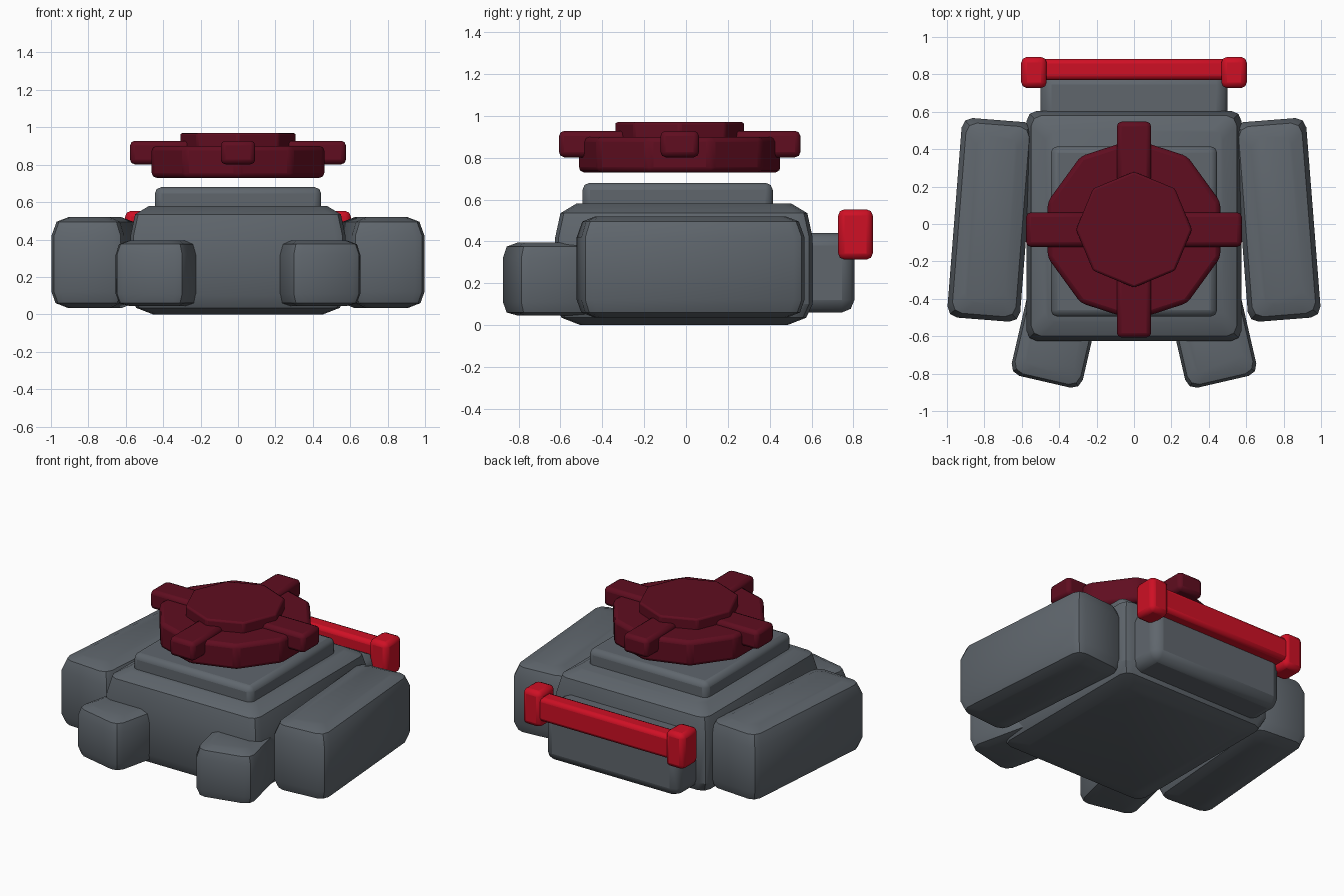
import bpy, bmesh, math
from mathutils import Matrix

if "Cube" in bpy.data.objects:
    bpy.data.objects.remove(bpy.data.objects["Cube"])


def material(name, rgb):
    m = bpy.data.materials.new(name)
    m.diffuse_color = (*rgb, 1)
    m.use_nodes = True
    m.node_tree.nodes["Principled BSDF"].inputs["Base Color"].default_value = m.diffuse_color
    return m


GREY = material("slate grey", (0.115, 0.133, 0.152))
MAROON = material("dark maroon", (0.115, 0.004, 0.014))
RED = material("bright red", (0.62, 0.005, 0.018))


def finish(bm, name, mat, loc, turn=0, bevel=0, segs=2):
    bmesh.ops.recalc_face_normals(bm, faces=bm.faces[:])
    me = bpy.data.meshes.new(name)
    bm.to_mesh(me)
    bm.free()
    ob = bpy.data.objects.new(name, me)
    bpy.context.collection.objects.link(ob)
    me.materials.append(mat)
    ob.location = loc
    ob.rotation_euler.z = math.radians(turn)
    if bevel:
        b = ob.modifiers.new("bevel", 'BEVEL')
        b.width, b.segments, b.limit_method = bevel, segs, 'ANGLE'
    bpy.context.view_layer.objects.active = ob
    ob.select_set(True)
    bpy.ops.object.shade_smooth_by_angle(angle=math.radians(30))
    ob.select_set(False)
    return ob


def box(name, mat, lo, hi, bevel, turn=0, segs=2):
    bm = bmesh.new()
    size = [b - a for a, b in zip(lo, hi)]
    bmesh.ops.create_cube(bm, size=1, matrix=Matrix.Diagonal((*size, 1)))
    return finish(bm, name, mat, [(a + b) / 2 for a, b in zip(lo, hi)], turn, bevel, segs)


def prism(name, mat, sides, r, z0, z1, start, bevel):
    bm = bmesh.new()
    bmesh.ops.create_cone(bm, cap_ends=True, segments=sides, radius1=r, radius2=r,
                          depth=z1 - z0, matrix=Matrix.Rotation(math.radians(start), 4, 'Z'))
    return finish(bm, name, mat, (0, -0.03, (z0 + z1) / 2), 0, bevel)


def armour(name, loc, hx, hy, profile, corner, turn=0):
    """Block with chamfered corners, lofted through (inset, z) rings."""
    bm = bmesh.new()
    rings = []
    for inset, z in profile:
        x, y = hx - inset, hy - inset
        k = corner
        pts = []
        for sx, sy, flip in ((1, 1, 0), (-1, 1, 1), (-1, -1, 0), (1, -1, 1)):
            c = [(x, y - k), (x - 0.3 * k, y - 0.3 * k), (x - k, y)]
            pts += [(sx * px, sy * py, z) for px, py in (c[::-1] if flip else c)]
        rings.append([bm.verts.new(p) for p in pts])
    for a, b in zip(rings, rings[1:]):
        for i in range(12):
            j = (i + 1) % 12
            bm.faces.new((a[i], a[j], b[j], b[i]))
    bm.faces.new(rings[0][::-1])
    bm.faces.new(rings[-1])
    return finish(bm, name, GREY, loc, turn)


# Hull, upper deck and rear housing
armour("hull", (0, -0.01, 0), 0.575, 0.615,
       [(0.12, 0), (0.03, 0.035), (0, 0.10), (0, 0.42), (0.025, 0.535), (0.10, 0.58)], 0.055)
box("upper_deck", GREY, (-0.445, -0.495, 0.5), (0.445, 0.415, 0.68), 0.035)
box("rear_housing", GREY, (-0.5, 0.4, 0.06), (0.5, 0.805, 0.44), 0.06)

# Side pods and front feet, mirrored
for side, s in (("right", 1), ("left", -1)):
    armour(side + "_pod", (s * 0.765, 0.022, 0), 0.195, 0.535,
           [(0.08, 0.035), (0.02, 0.06), (0, 0.12), (0, 0.42), (0.025, 0.495), (0.085, 0.52)],
           0.055, s * 4.5)
    armour(side + "_foot", (s * 0.42, -0.60, 0), 0.195, 0.25,
           [(0.06, 0.045), (0.015, 0.06), (0, 0.11), (0, 0.32), (0.015, 0.375), (0.06, 0.395)],
           0.055, s * 13)
    box(side + "_bar_cap", RED, (s * 0.535 - 0.068, 0.727, 0.313),
        (s * 0.535 + 0.068, 0.893, 0.553), 0.03)
box("rear_bar", RED, (-0.5, 0.77, 0.355), (0.5, 0.882, 0.515), 0.025)

# Floating turret: ten-sided drum, eight-sided cap, four arms
prism("turret_drum", MAROON, 10, 0.485, 0.73, 0.90, 0, 0.025)
prism("turret_cap", MAROON, 8, 0.31, 0.87, 0.97, 0, 0.012)
for i in range(4):
    a = math.radians(90 * i)
    arm = box("turret_arm_%d" % (i + 1), MAROON, (-0.165, -0.092, 0.802), (0.165, 0.092, 0.928), 0.025)
    arm.location = (0.412 * math.cos(a), 0.412 * math.sin(a) - 0.03, 0.865)
    arm.rotation_euler.z = a
